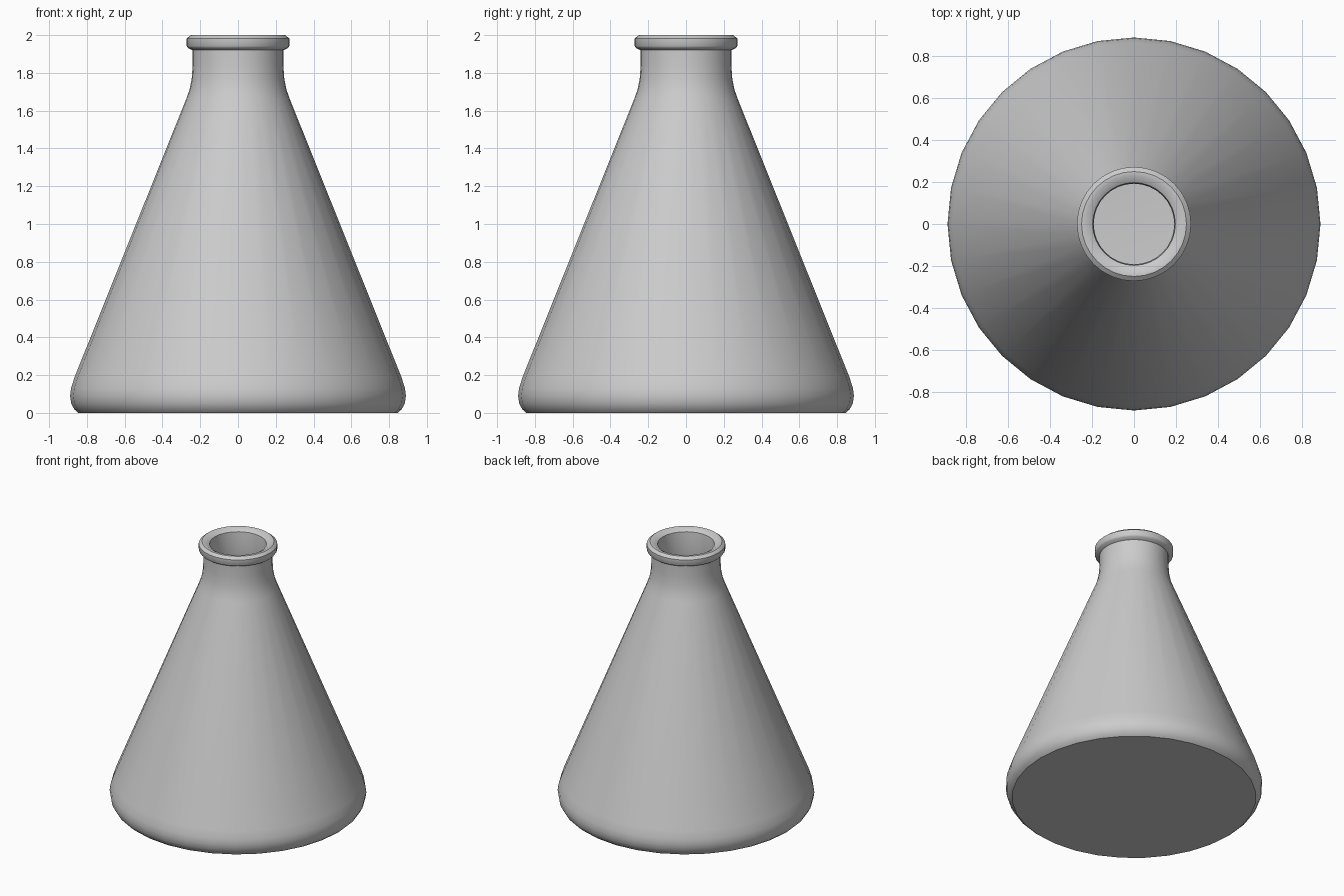
import bpy, bmesh, math
from mathutils import Vector

if "Cube" in bpy.data.objects:
    bpy.data.objects.remove(bpy.data.objects["Cube"])

SIDES = 32

# Outer wall, lip, then back down the inner wall (radius, height)
profile = [
    # base and rounded heel
    (0, 0), (0.845, 0), (0.866, 0.018), (0.883, 0.05), (0.889, 0.09),
    (0.884, 0.13), (0.865, 0.19),
    # cone, shoulder and neck
    (0.275, 1.66), (0.257, 1.71), (0.245, 1.77), (0.24, 1.84), (0.24, 1.92),
    # lip
    (0.265, 1.932), (0.272, 1.942), (0.272, 1.982), (0.25, 2.0), (0.23, 2.0),
    (0.197, 1.98),
    # inner wall
    (0.192, 1.92), (0.192, 1.84), (0.197, 1.77), (0.21, 1.7), (0.23, 1.64),
    (0.815, 0.18), (0.835, 0.13), (0.838, 0.09), (0.825, 0.06), (0.79, 0.05),
    (0, 0.05),
]


def lathe(name, points, sides):
    bm = bmesh.new()
    verts = [bm.verts.new((r, 0, z)) for r, z in points]
    edges = [bm.edges.new(pair) for pair in zip(verts, verts[1:])]
    bmesh.ops.spin(bm, geom=verts + edges, cent=(0, 0, 0), axis=(0, 0, 1),
                   angle=math.tau, steps=sides, use_merge=True)
    bmesh.ops.remove_doubles(bm, verts=bm.verts, dist=1e-4)
    bmesh.ops.recalc_face_normals(bm, faces=bm.faces)
    mesh = bpy.data.meshes.new(name)
    bm.to_mesh(mesh)
    bm.free()
    obj = bpy.data.objects.new(name, mesh)
    bpy.context.collection.objects.link(obj)
    return obj


# Hollow conical flask
flask = lathe("conical_flask", profile, SIDES)
bpy.context.view_layer.objects.active = flask
flask.select_set(True)
bpy.ops.object.shade_smooth_by_angle(angle=math.radians(35))
